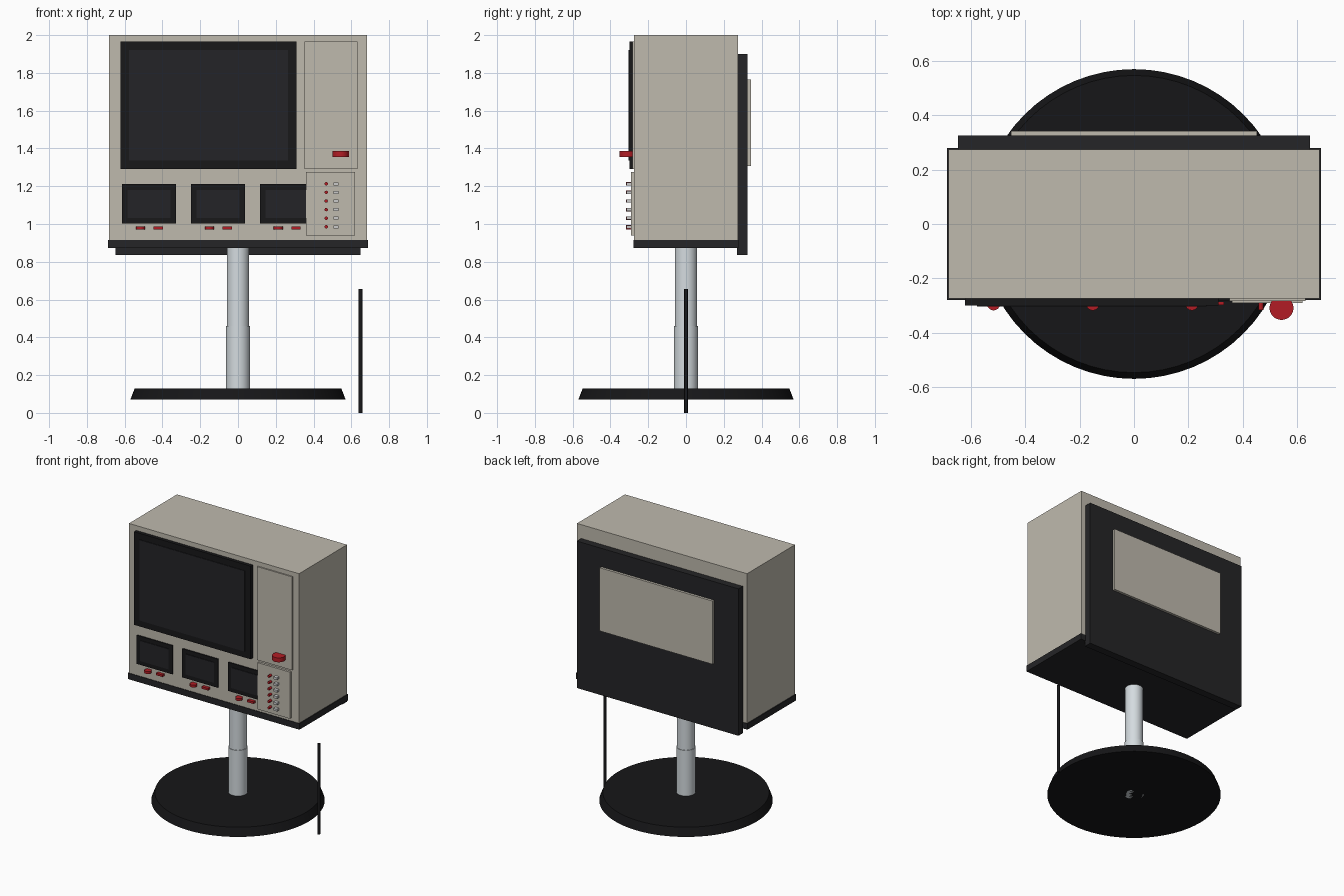
import bpy
import math

if "Cube" in bpy.data.objects:
    bpy.data.objects.remove(bpy.data.objects["Cube"])


def material(name, r, g, b):
    m = bpy.data.materials.new(name)
    m.diffuse_color = (r, g, b, 1)
    m.use_nodes = True
    m.node_tree.nodes["Principled BSDF"].inputs["Base Color"].default_value = m.diffuse_color
    return m


BEIGE = material("beige", 0.52, 0.49, 0.42)
DARK = material("dark_trim", 0.018, 0.018, 0.02)
BLACK = material("black_base", 0.008, 0.008, 0.009)
GLASS = material("screen_glass", 0.017, 0.017, 0.02)
BEZEL = material("bezel_black", 0.009, 0.009, 0.01)
RED = material("red", 0.45, 0.012, 0.018)
STEEL = material("steel", 0.66, 0.71, 0.74)
WHITE = material("white_button", 0.75, 0.75, 0.74)


def box(name, x, y, z, mat):
    """Box from (min, max) ranges on each axis."""
    mid = [(a + b) / 2 for a, b in (x, y, z)]
    bpy.ops.mesh.primitive_cube_add(size=1, location=mid)
    o = bpy.context.object
    o.name = name
    o.scale = [b - a for a, b in (x, y, z)]
    bpy.ops.object.transform_apply(location=False, rotation=False, scale=True)
    o.data.materials.append(mat)
    return o


def cone(name, r1, r2, depth, loc, mat, sides=32, rot=(0, 0, 0)):
    bpy.ops.mesh.primitive_cone_add(vertices=sides, radius1=r1, radius2=r2,
                                    depth=depth, location=loc, rotation=rot)
    o = bpy.context.object
    o.name = name
    o.data.materials.append(mat)
    bpy.ops.object.shade_smooth_by_angle(angle=math.radians(30))
    return o


def screen(name, x, z, border, front):
    """Bezel block with a slightly proud glass pane."""
    box(name + "_bezel", x, (front, -0.27), z, BEZEL)
    box(name + "_glass", (x[0] + border, x[1] - border), (front - 0.004, front + 0.01),
        (z[0] + border, z[1] - border), GLASS)


# Cabinet
box("cabinet", (-0.682, 0.682), (-0.275, 0.275), (0.912, 2.0), BEIGE)
box("cabinet_plinth", (-0.688, 0.688), (-0.279, 0.279), (0.872, 0.916), DARK)
box("back_panel", (-0.648, 0.648), (0.27, 0.325), (0.835, 1.9), DARK)
box("back_hatch", (-0.453, 0.453), (0.32, 0.343), (1.308, 1.766), BEIGE)

# Screens
screen("main_screen", (-0.623, 0.311), (1.29, 1.965), 0.045, -0.3)
for i in range(3):
    cx = -0.471 + 0.365 * i
    screen(f"small_screen_{i + 1}", (cx - 0.143, cx + 0.143), (1.003, 1.211), 0.03, -0.283)
    # Controls under each small screen
    cone(f"small_dial_{i + 1}", 0.024, 0.024, 0.017, (cx - 0.046, -0.294, 0.979), RED, 24)
    box(f"small_switch_{i + 1}", (cx + 0.023, cx + 0.073), (-0.298, -0.27), (0.971, 0.986), RED)

# Right-hand door and control panel
box("door", (0.352, 0.632), (-0.284, -0.27), (1.29, 1.967), BEIGE)
cone("door_knob", 0.044, 0.044, 0.032, (0.543, -0.309, 1.37), RED)
box("control_panel", (0.36, 0.62), (-0.291, -0.27), (0.938, 1.276), BEIGE)
for i in range(6):
    z = 1.213 - 0.0456 * i
    cone(f"indicator_{i + 1}", 0.009, 0.009, 0.03, (0.467, -0.302, z), RED, 16,
         (math.pi / 2, 0, 0))
    box(f"button_{i + 1}", (0.505, 0.533), (-0.316, -0.285), (z - 0.008, z + 0.008), WHITE)

# Stand
cone("stand_base", 0.57, 0.547, 0.06, (0, 0, 0.1), BLACK, 64)
cone("lower_pole", 0.063, 0.063, 0.39, (0, 0, 0.265), STEEL)
cone("upper_pole", 0.059, 0.059, 0.43, (0, 0, 0.665), STEEL)

# Power cable hanging beside the stand
cone("cable", 0.01, 0.01, 0.655, (0.649, 0, 0.3275), BEZEL, 12)
